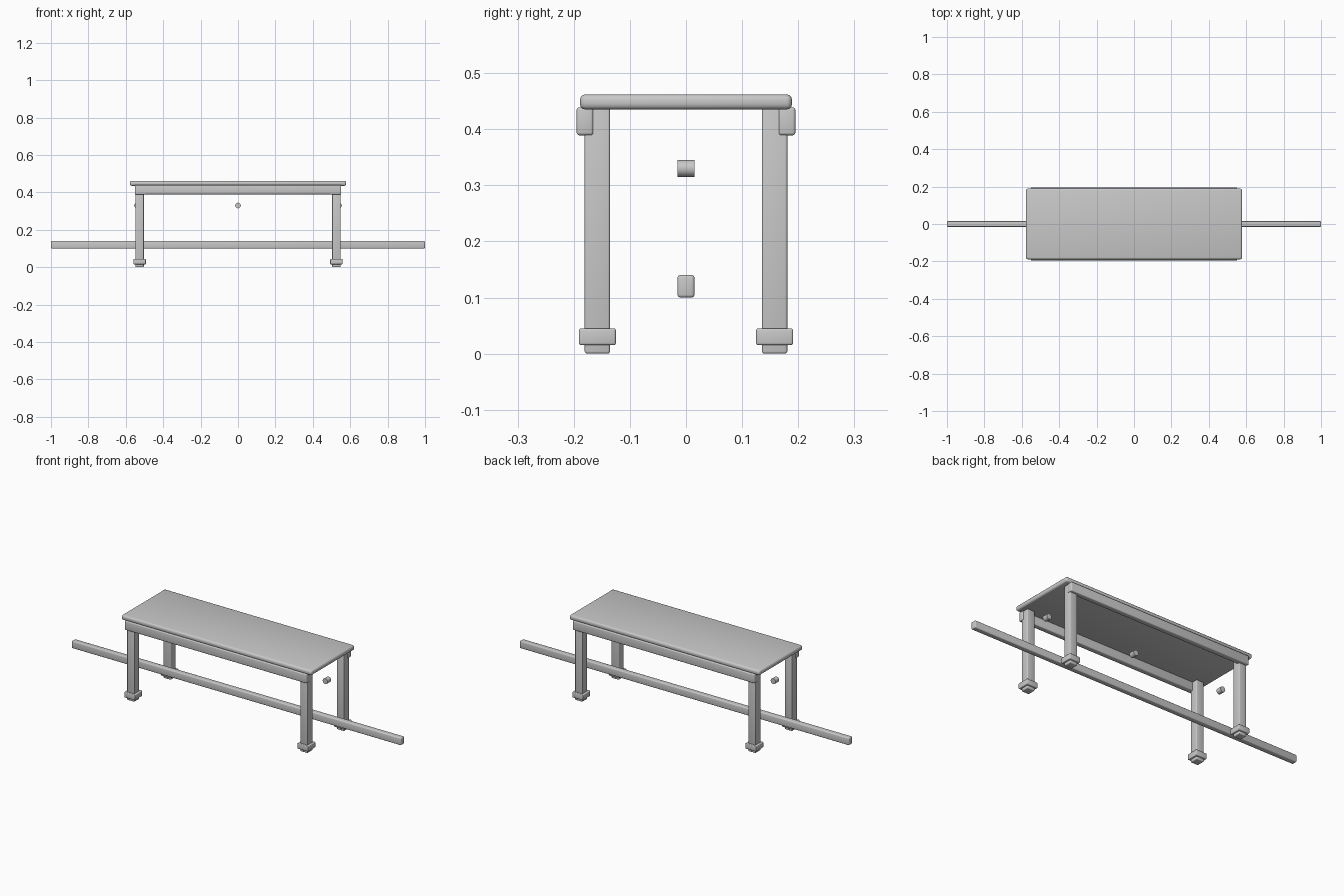
import bpy
from math import radians

cube = bpy.data.objects.get("Cube")
if cube:
    bpy.data.objects.remove(cube, do_unlink=True)

# Single plain grey finish
grey = bpy.data.materials.new("plain_grey")
grey.use_nodes = True
colour = (0.58, 0.58, 0.58, 1)
grey.diffuse_color = colour
grey.node_tree.nodes["Principled BSDF"].inputs["Base Color"].default_value = colour


def finish(obj, name):
    obj.name = name
    obj.data.materials.append(grey)
    bpy.ops.object.shade_smooth_by_angle(angle=radians(35))


def box(name, centre, size, bevel):
    """Box with softly rounded edges."""
    bpy.ops.mesh.primitive_cube_add(size=1, location=centre)
    obj = bpy.context.object
    obj.scale = size
    bpy.ops.object.transform_apply(location=False, rotation=False, scale=True)
    mod = obj.modifiers.new("rounded_edges", 'BEVEL')
    mod.width = bevel
    mod.segments = 3
    bpy.ops.object.modifier_apply(modifier=mod.name)
    finish(obj, name)


def peg(name, x):
    """Short round dowel lying front to back."""
    bpy.ops.mesh.primitive_cylinder_add(vertices=24, radius=0.015, depth=0.03,
                                        location=(x, 0, 0.33),
                                        rotation=(radians(90), 0, 0))
    finish(bpy.context.object, name)


# Bench top and long lower rail
box("seat_top", (0, 0, 0.4485), (1.156, 0.378, 0.027), 0.01)
box("long_rail", (0, 0, 0.12), (2.0, 0.03, 0.04), 0.005)

# Side aprons, legs and block feet
for depth, sy in (("front", -1), ("back", 1)):
    box(depth + "_apron", (0, sy * 0.18, 0.414), (1.104, 0.03, 0.05), 0.005)
    for side, sx in (("left", 1), ("right", -1)):
        x, y = sx * 0.526, sy * 0.158
        box(f"{depth}_{side}_leg", (x, y, 0.22), (0.045, 0.045, 0.44), 0.004)
        box(f"{depth}_{side}_foot", (x, y, 0.03), (0.066, 0.066, 0.03), 0.004)

# Dowels below the seat
for name, x in (("right_peg", -0.54), ("middle_peg", 0), ("left_peg", 0.54)):
    peg(name, x)
